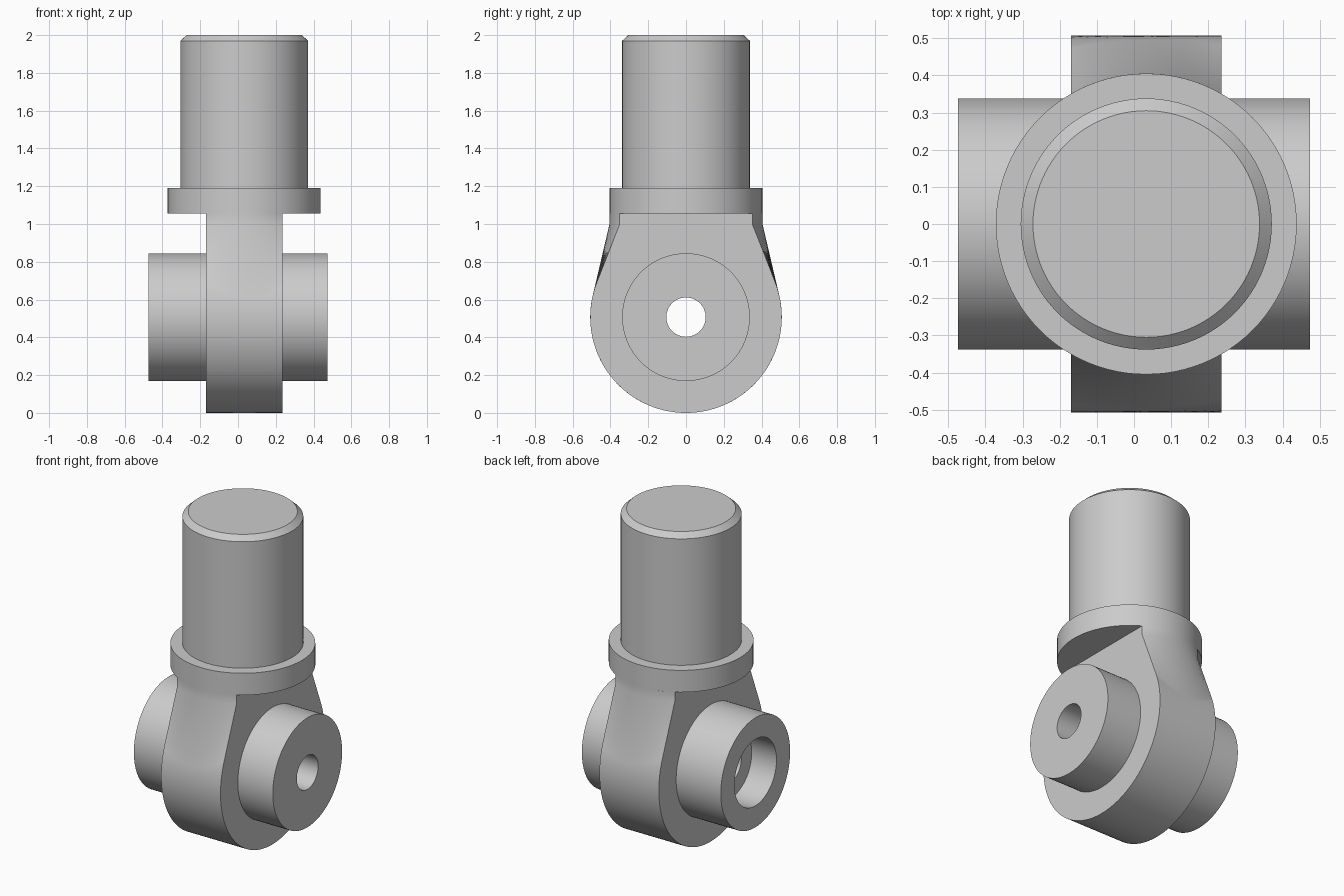
import bpy, bmesh, math
from mathutils import Matrix

cube = bpy.data.objects.get("Cube")
if cube:
    bpy.data.objects.remove(cube)

steel = bpy.data.materials.new("grey steel")
steel.use_nodes = True
grey = (0.6, 0.6, 0.6, 1)
steel.diffuse_color = grey
steel.node_tree.nodes["Principled BSDF"].inputs["Base Color"].default_value = grey

CX = 0.033            # axis of the stud and flange
HALF = 0.2025         # half thickness of the eye
EYE_R = EYE_Z = 0.507
BOSS_R, BORE_R, COUNTER_R = 0.338, 0.104, 0.205
FLANGE_R, FLANGE_Z = 0.405, 1.055
NECK_Z = 1.0


def finish(name, bm):
    bmesh.ops.recalc_face_normals(bm, faces=bm.faces)
    mesh = bpy.data.meshes.new(name)
    bm.to_mesh(mesh)
    bm.free()
    obj = bpy.data.objects.new(name, mesh)
    bpy.context.collection.objects.link(obj)
    mesh.materials.append(steel)
    return obj


def smooth(obj):
    bpy.ops.object.select_all(action='DESELECT')
    obj.select_set(True)
    bpy.context.view_layer.objects.active = obj
    bpy.ops.object.shade_smooth_by_angle(angle=math.radians(30))


def lathe(name, profile, matrix, closed=False, steps=96):
    """Spin (radius, height) points about z, then place with matrix."""
    bm = bmesh.new()
    verts = [bm.verts.new((r, 0, h)) for r, h in profile]
    edges = [bm.edges.new(pair) for pair in zip(verts, verts[1:])]
    if closed:
        edges.append(bm.edges.new((verts[-1], verts[0])))
    bmesh.ops.spin(bm, geom=verts + edges, cent=(0, 0, 0), axis=(0, 0, 1),
                   angle=math.tau, steps=steps)
    bmesh.ops.remove_doubles(bm, verts=bm.verts, dist=1e-5)
    bm.transform(matrix)
    obj = finish(name, bm)
    smooth(obj)
    return obj


# Stud with a chamfered end, standing on a round flange
on_stud = Matrix.Translation((CX, 0, 0))
lathe("stud", [(0, 1.19), (0.338, 1.19), (0.338, 1.97), (0.305, 2), (0, 2)], on_stud)
lathe("flange", [(0, FLANGE_Z), (FLANGE_R, FLANGE_Z), (FLANGE_R, 1.19), (0, 1.19)], on_stud)

# Bosses on both sides of the eye; the one on the right is counterbored
along_x = Matrix.Translation((0, 0, EYE_Z)) @ Matrix.Rotation(math.pi / 2, 4, 'Y')
lathe("left_boss", [(BORE_R, CX + HALF), (BOSS_R, CX + HALF),
                    (BOSS_R, 0.474), (BORE_R, 0.474)], along_x, closed=True)
lathe("right_boss", [(BORE_R, CX - HALF), (BOSS_R, CX - HALF), (BOSS_R, -0.474),
                     (COUNTER_R, -0.474), (COUNTER_R, -0.305), (BORE_R, -0.305)],
      along_x, closed=True)


def eye_outline(u, steps=40):
    """Outline in y, z: flange-wide neck running tangent into the round eye."""
    w = math.sqrt(FLANGE_R ** 2 - u ** 2)
    rise = NECK_Z - EYE_Z
    start = math.atan2(w, rise) + math.acos(EYE_R / math.hypot(w, rise))
    side = [(w, FLANGE_Z), (w, NECK_Z)]
    for i in range(steps + 1):
        a = start + (math.pi - start) * i / steps
        side.append((EYE_R * math.sin(a), EYE_Z + EYE_R * math.cos(a)))
    return side + [(-y, z) for y, z in reversed(side[:-1])]


# Eye and neck, lofted through its thickness
bm = bmesh.new()
columns = 24
rows = []
for i in range(columns + 1):
    u = HALF * (2 * i / columns - 1)
    rows.append([bm.verts.new((CX + u, y, z)) for y, z in eye_outline(u)])
for a, b in zip(rows, rows[1:]):
    for j in range(len(a)):
        k = (j + 1) % len(a)
        bm.faces.new((a[j], a[k], b[k], b[j]))
bm.faces.new(rows[0])
bm.faces.new(rows[-1])
eye = finish("eye", bm)

# Bore through the eye
cutter = lathe("bore_cutter", [(0, -1), (BORE_R, -1), (BORE_R, 1), (0, 1)], along_x)
cutter.hide_render = True
bore = eye.modifiers.new("bore", 'BOOLEAN')
bore.operation = 'DIFFERENCE'
bore.solver = 'EXACT'
bore.object = cutter
bpy.ops.object.select_all(action='DESELECT')
eye.select_set(True)
bpy.context.view_layer.objects.active = eye
bpy.ops.object.modifier_apply(modifier=bore.name)
bpy.data.objects.remove(cutter)
smooth(eye)
